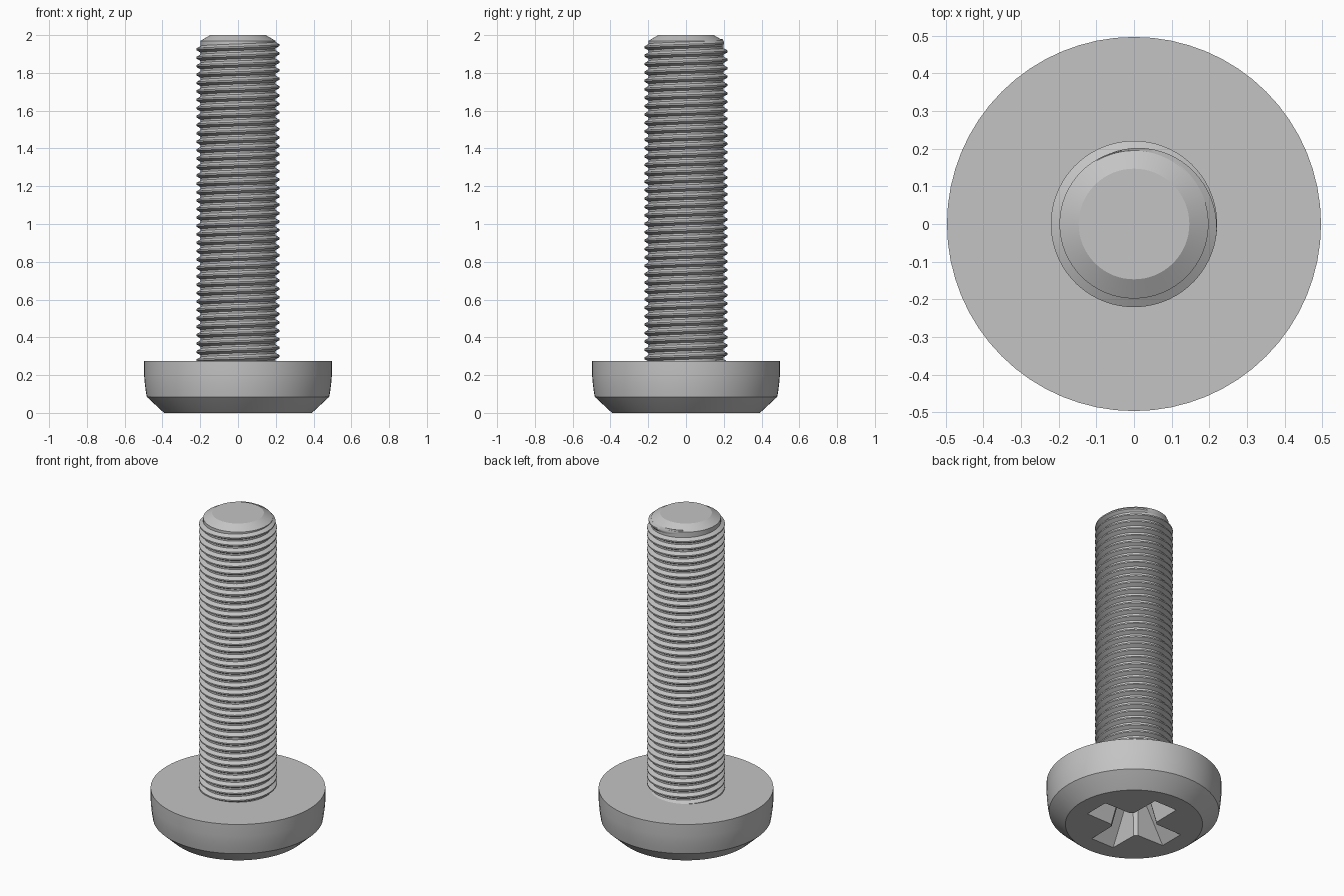
import bpy, bmesh, math

if "Cube" in bpy.data.objects:
    bpy.data.objects.remove(bpy.data.objects["Cube"])

steel = bpy.data.materials.new("steel grey")
steel.diffuse_color = (0.55, 0.55, 0.55, 1)
steel.use_nodes = True
steel.node_tree.nodes["Principled BSDF"].inputs["Base Color"].default_value = steel.diffuse_color
SIDES = 64
TAU = 2 * math.pi


def make(name, verts, faces):
    me = bpy.data.meshes.new(name)
    me.from_pydata(verts, [], faces)
    bm = bmesh.new()
    bm.from_mesh(me)
    bmesh.ops.recalc_face_normals(bm, faces=bm.faces)
    bm.to_mesh(me)
    bm.free()
    me.materials.append(steel)
    ob = bpy.data.objects.new(name, me)
    bpy.context.collection.objects.link(ob)
    return ob


def select(ob):
    bpy.ops.object.select_all(action='DESELECT')
    ob.select_set(True)
    bpy.context.view_layer.objects.active = ob


def smooth(ob, angle=30):
    select(ob)
    bpy.ops.object.shade_smooth_by_angle(angle=math.radians(angle))


def loft(name, rings):
    """Join equal-length closed rings and cap both ends."""
    n = len(rings[0])
    verts = [p for ring in rings for p in ring]
    faces = [(k * n + i, k * n + (i + 1) % n, (k + 1) * n + (i + 1) % n, (k + 1) * n + i)
             for k in range(len(rings) - 1) for i in range(n)]
    faces += [tuple(range(n)), tuple(range(len(verts) - n, len(verts)))]
    return make(name, verts, faces)


def circle(r, z):
    return [(r * math.cos(TAU * i / SIDES), r * math.sin(TAU * i / SIDES), z)
            for i in range(SIDES)]


def cross(length, half, inner, z):
    """Four-armed outline with a small bevel in each inner corner."""
    quarter = [(length, -half), (length, half), (inner + 0.012, half + 0.003),
               (half + 0.003, inner + 0.012)]
    pts = []
    for q in range(4):
        c, s = round(math.cos(q * math.pi / 2)), round(math.sin(q * math.pi / 2))
        pts += [(c * x - s * y, s * x + c * y, z) for x, y in quarter]
    return pts


# Head: straight rim, slight curve, then a cone down to the flat face
head = loft("head", [circle(r, z) for r, z in [
    (0.39, 0), (0.398, 0.006), (0.483, 0.085), (0.489, 0.12),
    (0.494, 0.16), (0.497, 0.20), (0.497, 0.275)]])

# Tapered cross recess in the head
cutter = loft("recess_cutter", [cross(0.287, 0.081, 0.09, -0.01),
                                cross(0.13, 0.045, 0.055, 0.19)])
cutter.hide_render = True
mod = head.modifiers.new("recess", 'BOOLEAN')
mod.operation = 'DIFFERENCE'
mod.solver = 'EXACT'
mod.object = cutter
select(head)
bpy.ops.object.modifier_apply(modifier=mod.name)
bpy.data.objects.remove(cutter)
smooth(head)

# Shank core with chamfered tip
smooth(loft("shank", [circle(r, z) for r, z in [
    (0.198, 0.265), (0.198, 1.97), (0.147, 2.0)]]))

# Helical thread ridge, fading into the core at the upper end
PITCH, TOP, BOTTOM = 0.0445, 1.962, 0.262
END = math.radians(120)
steps = int((TOP - BOTTOM) / PITCH * SIDES)
sections = []
for i in range(steps + 1):
    a = END - TAU * i / SIDES
    z = TOP - PITCH * i / SIDES
    grow = min(1.0, i / (SIDES * 0.35))
    crest = 0.196 + 0.025 * grow
    sections.append([(r * math.cos(a), r * math.sin(a), z + dz) for r, dz in [
        (0.195, -0.019), (crest, -0.004), (crest, 0.004), (0.195, 0.019)]])
smooth(loft("thread", sections))
